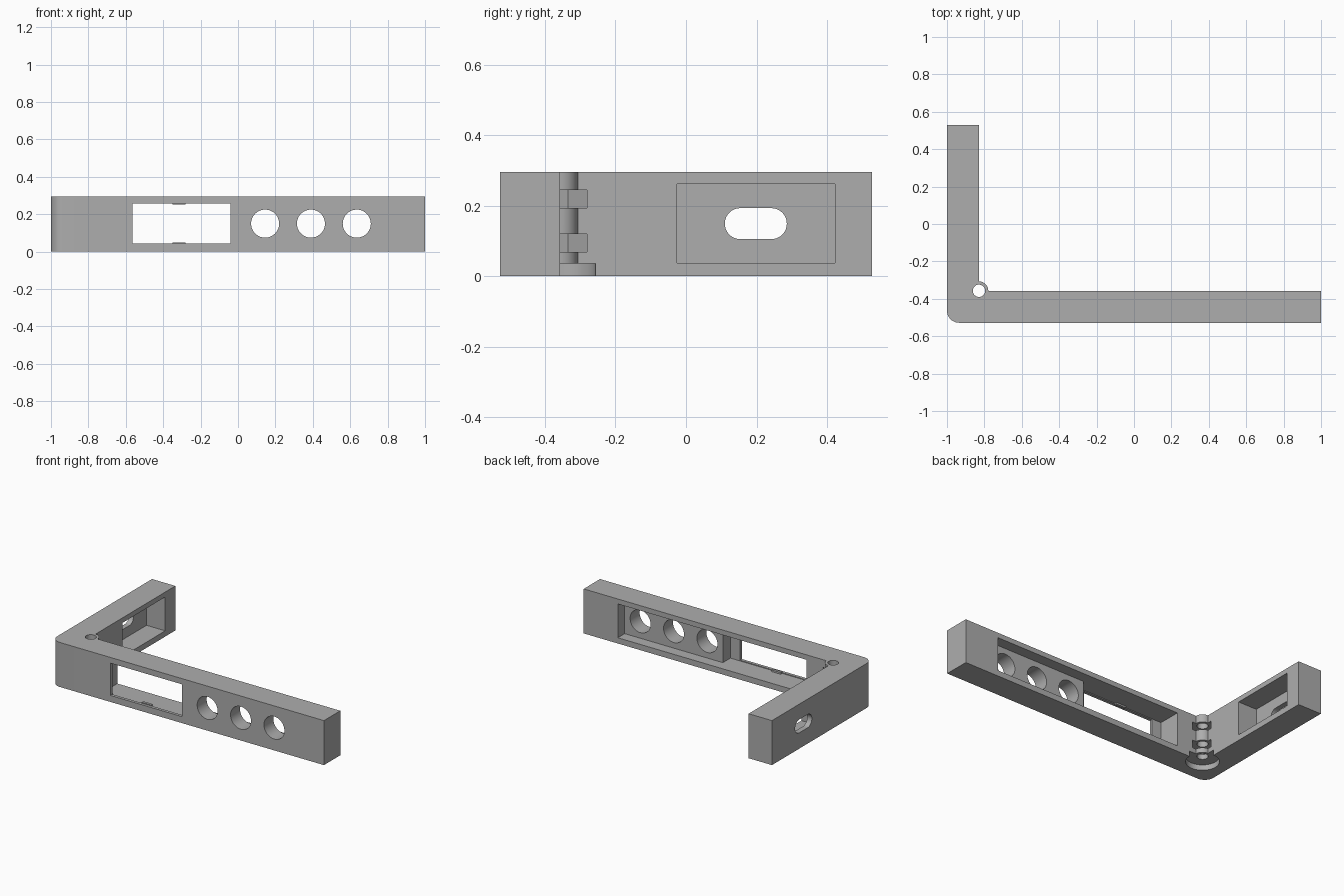
import bpy, bmesh
from math import pi, cos, sin, radians
from mathutils import Matrix, Vector

cube = bpy.data.objects.get("Cube")
if cube:
    bpy.data.objects.remove(cube, do_unlink=True)

H = 0.295                      # height of the bracket
FRONT, BACK = -0.528, 0.528
IX, IY = -0.829, -0.357        # inner corner, also the hinge axis

grey = bpy.data.materials.new("plain grey")
grey.use_nodes = True
grey.diffuse_color = (0.42, 0.42, 0.42, 1)
grey.node_tree.nodes["Principled BSDF"].inputs["Base Color"].default_value = (0.42, 0.42, 0.42, 1)


def finish(name, bm):
    bmesh.ops.recalc_face_normals(bm, faces=bm.faces)
    mesh = bpy.data.meshes.new(name)
    bm.to_mesh(mesh)
    bm.free()
    mesh.materials.append(grey)
    ob = bpy.data.objects.new(name, mesh)
    bpy.context.collection.objects.link(ob)
    return ob


def prism(name, outline, direction):
    """Extrude a closed outline along a direction."""
    bm = bmesh.new()
    face = bm.faces.new([bm.verts.new(p) for p in outline])
    new = bmesh.ops.extrude_face_region(bm, geom=[face])["geom"]
    bmesh.ops.translate(bm, vec=direction, verts=[v for v in new if isinstance(v, bmesh.types.BMVert)])
    return finish(name, bm)


def box(name, x, y, z):
    outline = [(x[0], y[0], z[0]), (x[1], y[0], z[0]), (x[1], y[1], z[0]), (x[0], y[1], z[0])]
    return prism(name, outline, (0, 0, z[1] - z[0]))


def arc(cx, cy, r, start, end, n):
    angles = [radians(start + (end - start) * i / n) for i in range(n + 1)]
    return [(cx + r * cos(a), cy + r * sin(a)) for a in angles]


def upright(name, r, z0, z1, sides=48, turn=0):
    """Cylinder or hexagon standing on the hinge axis."""
    ring = arc(IX, IY, r, turn, turn + 360, sides)[:-1]
    return prism(name, [(x, y, z0) for x, y in ring], (0, 0, z1 - z0))


# L-shaped body with rounded outer corner and hinge column in the inner corner
R = 0.065
profile = arc(-1 + R, FRONT + R, R, 180, 270, 12) + [(1, FRONT), (1, IY)]
profile += arc(IX, IY, 0.05, 0, 90, 12) + [(IX, BACK), (-1, BACK)]
body = prism("bracket_body", [(x, y, 0) for x, y in profile], (0, 0, H))

# Long arm: control pocket, display pocket and display window
POCKET_Z = (0.038, 0.262)
cutters = [
    box("control_pocket", (-0.2, 0.75), (IY - 0.072, IY + 0.1), POCKET_Z),
    box("display_pocket", (-0.635, 0.03), (FRONT + 0.02, IY + 0.1), POCKET_Z),
    box("display_window", (-0.565, -0.04), (FRONT - 0.1, FRONT + 0.1), (0.043, 0.257)),
]
# Round control holes
for x in (0.145, 0.39, 0.635):
    ring = arc(x, 0.15, 0.075, 0, 360, 48)[:-1]
    cutters.append(prism("control_hole", [(u, FRONT - 0.1, v) for u, v in ring], (0, 0.25, 0)))

# Short arm: inner pocket and rounded slot through the outer wall
cutters.append(box("side_pocket", (IX - 0.137, IX + 0.1), (-0.025, 0.422), POCKET_Z))
slot = arc(0.242, 0.149, 0.044, -90, 90, 16) + arc(0.154, 0.149, 0.044, 90, 270, 16)
cutters.append(prism("side_slot", [(-1.1, y, z) for y, z in slot], (0.2, 0, 0)))

# Hinge: through hole, screw head recess and two hexagonal nut pockets
cutters += [
    upright("screw_hole", 0.033, -0.1, H + 0.1),
    upright("screw_head_recess", 0.1, -0.1, 0.036),
    upright("lower_nut_pocket", 0.085, 0.068, 0.12, 6, 45),
    upright("upper_nut_pocket", 0.085, 0.193, 0.244, 6, 45),
]

bpy.ops.object.select_all(action='DESELECT')
bpy.context.view_layer.objects.active = body
body.select_set(True)
for cutter in cutters:
    cutter.hide_render = True
    mod = body.modifiers.new(cutter.name, 'BOOLEAN')
    mod.operation = 'DIFFERENCE'
    mod.solver = 'EXACT'
    mod.object = cutter
    bpy.ops.object.modifier_apply(modifier=mod.name)
    bpy.data.objects.remove(cutter, do_unlink=True)
bpy.ops.object.shade_smooth_by_angle(angle=radians(25))

# Small snap tabs above and below the display window
for name, z in (("lower_snap_tab", (0.03, 0.049)), ("upper_snap_tab", (0.251, 0.27))):
    box(name, (-0.35, -0.28), (FRONT + 0.018, FRONT + 0.035), z)
